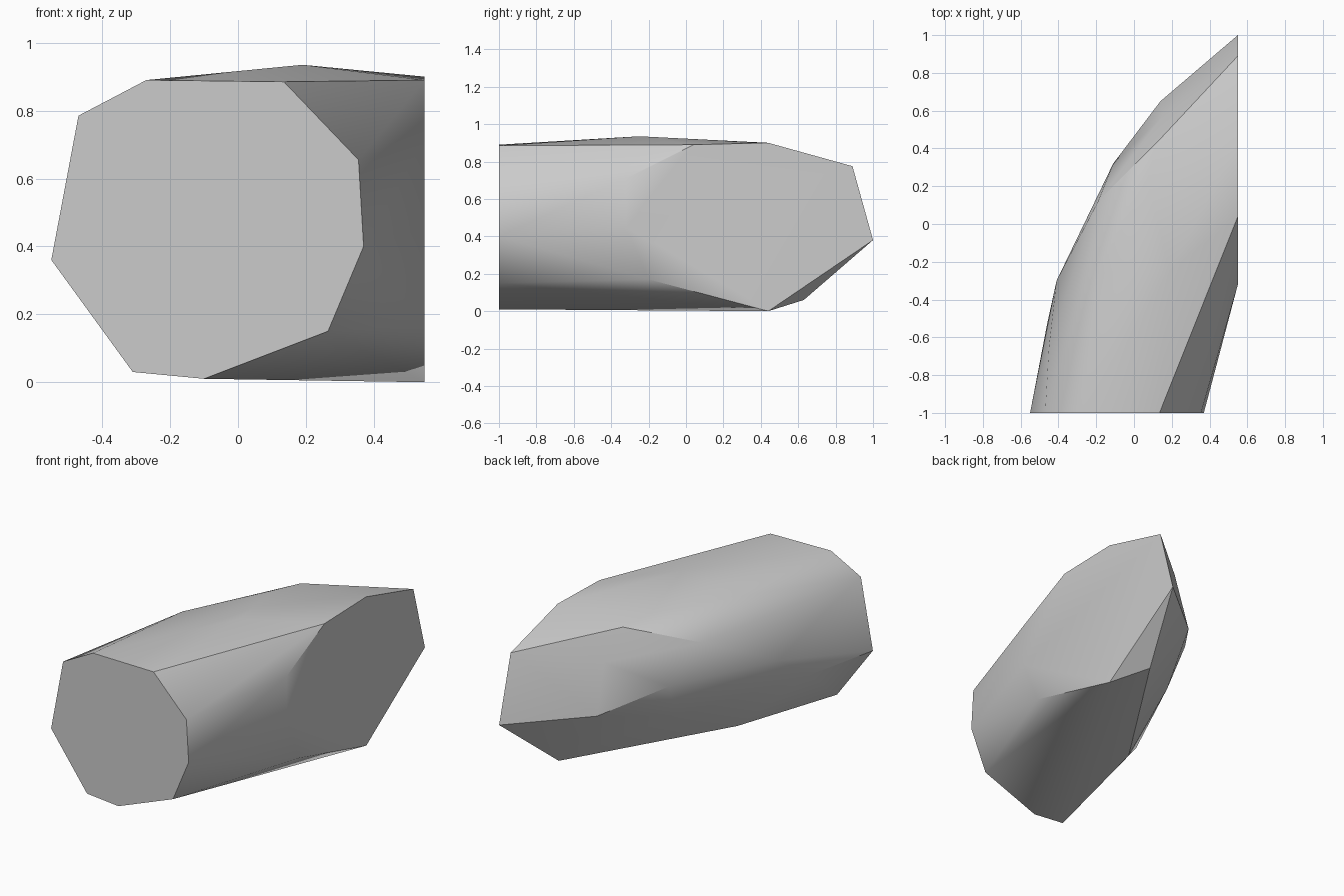
import bpy
import bmesh
import math
from mathutils import Vector

default_cube = bpy.data.objects.get("Cube")
if default_cube:
    bpy.data.objects.remove(default_cube, do_unlink=True)


def make_material(name, colour):
    material = bpy.data.materials.new(name)
    material.use_nodes = True
    material.diffuse_color = colour
    shader = material.node_tree.nodes["Principled BSDF"]
    shader.inputs["Base Color"].default_value = colour
    return material


def hull_object(name, points, material):
    """Wrap a faceted stone skin around the given points."""
    bm = bmesh.new()
    for point in points:
        bm.verts.new(point)
    result = bmesh.ops.convex_hull(bm, input=bm.verts[:])
    unused = {item for key in ("geom_interior", "geom_unused")
              for item in result[key]
              if isinstance(item, bmesh.types.BMVert) and not item.link_faces}
    bmesh.ops.delete(bm, geom=list(unused), context="VERTS")
    # Merge the triangles of each flat cut into one clean polygon
    bmesh.ops.dissolve_limit(bm, angle_limit=math.radians(1),
                             verts=bm.verts[:], edges=bm.edges[:])
    bmesh.ops.recalc_face_normals(bm, faces=bm.faces[:])
    mesh = bpy.data.meshes.new(name)
    bm.to_mesh(mesh)
    bm.free()
    mesh.materials.append(material)
    obj = bpy.data.objects.new(name, mesh)
    bpy.context.collection.objects.link(obj)
    return obj


# Flat cut at the front, as (x, z)
front_cut = [(-.27, .89), (.135, .885), (.355, .655), (.37, .4), (.265, .15),
             (-.1, .01), (-.31, .03), (-.55, .36), (-.47, .785)]

# Flat cut on the left side, as (y, z)
side_cut = [(.04, .89), (-.32, .71), (-.32, .45), (-.2, .17),
            (.44, 0), (1, .38), (.89, .775), (.44, .9)]

# Rounded crown, from front to back
crown = [(.19, -.25, .935), (-.19, -.26, .88), (.07, .23, .89), (.12, .43, .87)]

# Weathered flank, upper row then widest row
flank = [(-.45, -.65, .68), (-.19, .12, .74), (.15, .57, .7), (.36, .79, .62),
         (-.46, -.53, .37), (-.41, -.3, .53), (-.11, .32, .53), (.14, .65, .41)]

# Underside corners
underside = [(-.17, -.25, .09), (-.08, .2, .3), (.41, .63, .06)]

points = [Vector((x, -1, z)) for x, z in front_cut]
points += [Vector((.55, y, z)) for y, z in side_cut]
points += [Vector(p) for p in crown + flank + underside]

stone_grey = make_material("stone grey", (.6, .6, .6, 1))
rock = hull_object("cut_rock", points, stone_grey)

# Soft facets with crisp edges around the cuts
bpy.ops.object.select_all(action="DESELECT")
rock.select_set(True)
bpy.context.view_layer.objects.active = rock
bpy.ops.object.shade_smooth_by_angle(angle=math.radians(30))
